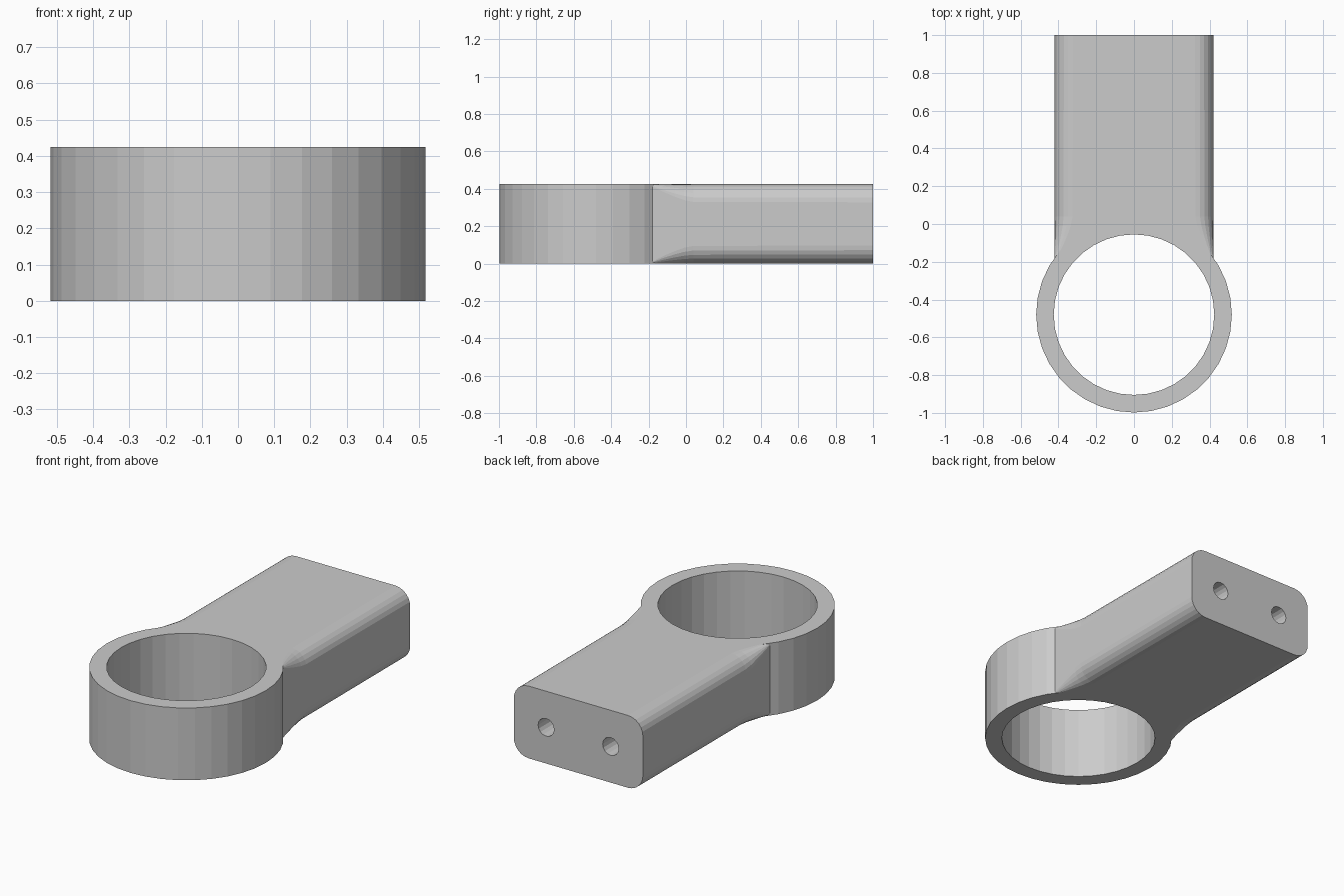
import bpy, bmesh, math
from mathutils import Matrix

cube = bpy.data.objects.get("Cube")
if cube:
    bpy.data.objects.remove(cube)

HEIGHT, HALF_W, RING_Y = 0.425, 0.42, -0.48

grey = bpy.data.materials.new("plain_grey")
grey.use_nodes = True
colour = (0.6, 0.6, 0.6, 1)
grey.diffuse_color = colour
grey.node_tree.nodes["Principled BSDF"].inputs["Base Color"].default_value = colour


def finish(name, bm):
    bmesh.ops.recalc_face_normals(bm, faces=bm.faces)
    mesh = bpy.data.meshes.new(name)
    bm.to_mesh(mesh)
    bm.free()
    mesh.materials.append(grey)
    obj = bpy.data.objects.new(name, mesh)
    bpy.context.collection.objects.link(obj)
    return obj


def cylinder(name, radius, depth, location, sides, along_y=False):
    bm = bmesh.new()
    turn = Matrix.Rotation(math.pi / 2 if along_y else 0, 4, 'X')
    bmesh.ops.create_cone(bm, cap_ends=True, segments=sides, radius1=radius,
                          radius2=radius, depth=depth,
                          matrix=Matrix.Translation(location) @ turn)
    return finish(name, bm)


def section(bm, y, r):
    """Rounded rectangle across the arm at the given y."""
    ring = []
    for k, (sx, sz) in enumerate([(1, 1), (-1, 1), (-1, -1), (1, -1)]):
        for i in range(7):
            a = math.pi / 2 * (k + i / 6)
            x = sx * (HALF_W - r) + r * math.cos(a)
            z = HEIGHT / 2 + sz * (HEIGHT / 2 - r) + r * math.sin(a)
            ring.append(bm.verts.new((x, y, z)))
    return ring


# Arm: rounded bar whose corners sharpen as it blends into the collar
bm = bmesh.new()
stations = [(-0.3, 0.004), (-0.19, 0.006), (-0.15, 0.027), (-0.11, 0.046),
            (-0.06, 0.067), (-0.01, 0.085), (0.04, 0.095), (1.0, 0.097)]
rings = [section(bm, y, r) for y, r in stations]
for a, b in zip(rings, rings[1:]):
    for i in range(len(a)):
        j = (i + 1) % len(a)
        bm.faces.new((a[i], a[j], b[j], b[i]))
bm.faces.new(rings[0])
bm.faces.new(rings[-1])
bracket = finish("ring_bracket", bm)

# Collar, bore and the two blind screw holes in the end face
mid = HEIGHT / 2
tools = [(cylinder("collar", 0.518, HEIGHT, (0, RING_Y, mid), 36), 'UNION'),
         (cylinder("bore_cutter", 0.425, 1, (0, RING_Y, mid), 36), 'DIFFERENCE')]
for side, x in (("left", 0.21), ("right", -0.21)):
    hole = cylinder(side + "_hole_cutter", 0.052, 0.8, (x, 1, mid), 16, True)
    tools.append((hole, 'DIFFERENCE'))

for tool, operation in tools:
    mod = bracket.modifiers.new(tool.name, 'BOOLEAN')
    mod.object, mod.operation, mod.solver = tool, operation, 'EXACT'

# Bake the result and drop the helpers
bpy.context.view_layer.update()
result = bpy.data.meshes.new_from_object(
    bracket.evaluated_get(bpy.context.evaluated_depsgraph_get()))
bracket.modifiers.clear()
bracket.data = result
for tool, _ in tools:
    bpy.data.objects.remove(tool)
